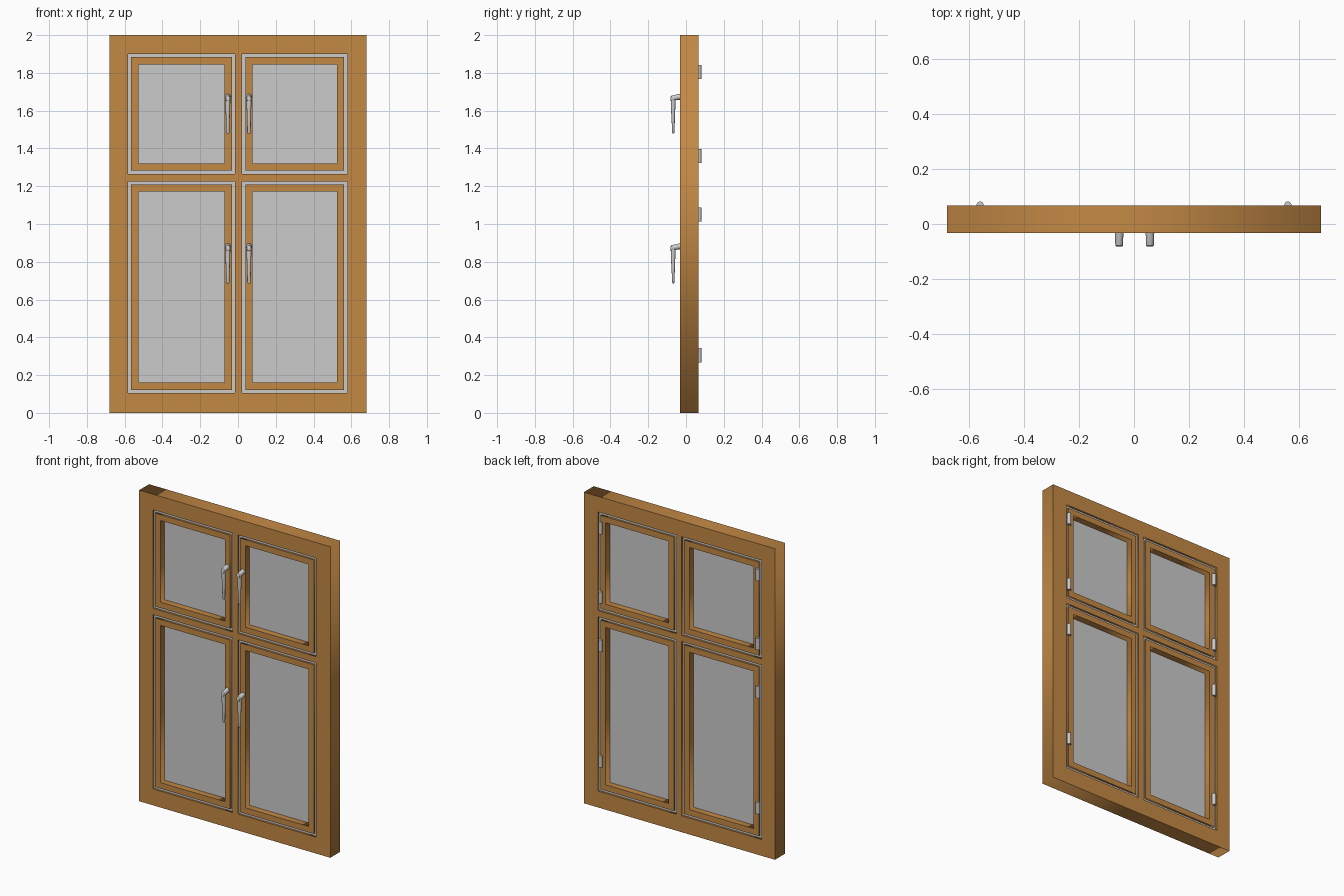
import bpy, math
from mathutils import Vector

if "Cube" in bpy.data.objects:
    bpy.data.objects.remove(bpy.data.objects["Cube"])

FRONT, BACK = -0.033, 0.067

wood = bpy.data.materials.new("wood")
wood.diffuse_color = (0.55, 0.25, 0.06, 1)
wood.use_nodes = True
wood.node_tree.nodes["Principled BSDF"].inputs["Base Color"].default_value = wood.diffuse_color


def shrink(r, d):
    return (r[0] + d, r[1] - d, r[2] + d, r[3] - d)


def panel(name, outer, holes, y0, y1, mat=None):
    """Flat slab (x0, x1, z0, z1) with rectangular holes, from a filled 2D curve."""
    cu = bpy.data.curves.new(name, 'CURVE')
    cu.dimensions = '2D'
    cu.fill_mode = 'BOTH'
    cu.extrude = (y1 - y0) / 2
    for x0, x1, z0, z1 in [outer] + holes:
        s = cu.splines.new('POLY')
        s.points.add(3)
        for p, (x, z) in zip(s.points, ((x0, z0), (x1, z0), (x1, z1), (x0, z1))):
            p.co = (x, z, 0, 1)
        s.use_cyclic_u = True
    ob = bpy.data.objects.new(name, cu)
    bpy.context.collection.objects.link(ob)
    ob.rotation_euler = (math.pi / 2, 0, 0)
    ob.location.y = (y0 + y1) / 2
    if mat:
        cu.materials.append(mat)
    bpy.ops.object.select_all(action='DESELECT')
    ob.select_set(True)
    bpy.context.view_layer.objects.active = ob
    bpy.ops.object.convert(target='MESH')


def smooth(ob):
    bpy.ops.object.select_all(action='DESELECT')
    ob.select_set(True)
    bpy.context.view_layer.objects.active = ob
    bpy.ops.object.shade_smooth_by_angle(angle=math.radians(35))


def loft(rings, u, v, n, verts, faces):
    """Capped tube through (centre, radius_u, radius_v) rings."""
    base = len(verts)
    for c, ru, rv in rings:
        for i in range(n):
            a = math.tau * i / n
            verts.append(Vector(c) + u * ru * math.cos(a) + v * rv * math.sin(a))
    for k in range(len(rings) - 1):
        for i in range(n):
            a, b = base + k * n, base + (k + 1) * n
            j = (i + 1) % n
            faces.append((a + i, a + j, b + j, b + i))
    faces.append([base + i for i in reversed(range(n))])
    faces.append([base + (len(rings) - 1) * n + i for i in range(n)])


def handle(name, x, z):
    X, Y, Z = Vector((1, 0, 0)), Vector((0, 1, 0)), Vector((0, 0, 1))
    verts, faces = [], []
    # spindle reaching out of the sash, drooping slightly
    loft([((x, FRONT + 0.004, z - 0.016), 0.016, 0.016),
          ((x, -0.045, z - 0.018), 0.015, 0.015),
          ((x, -0.078, z - 0.026), 0.014, 0.015),
          ((x, -0.082, z - 0.028), 0.011, 0.011)], X, -Z, 16, verts, faces)
    # tapered lever hanging from it
    loft([((x, -0.067, z - 0.025), 0.013, 0.013),
          ((x, -0.068, z - 0.05), 0.013, 0.0125),
          ((x, -0.068, z - 0.12), 0.0105, 0.0095),
          ((x, -0.067, z - 0.205), 0.009, 0.006),
          ((x, -0.067, z - 0.212), 0.006, 0.004)], X, -Y, 16, verts, faces)
    me = bpy.data.meshes.new(name)
    me.from_pydata(verts, [], faces)
    ob = bpy.data.objects.new(name, me)
    bpy.context.collection.objects.link(ob)
    smooth(ob)


# openings: x range per side, z range per row
sides = {"left": (-0.583, -0.016), "right": (0.022, 0.579)}
rows = {"lower": (0.105, 1.226), "upper": (1.266, 1.9)}
handle_x = {"left": -0.054, "right": 0.058}
handle_top = {"lower": 0.898, "upper": 1.69}
hinge_z = {"lower": (0.305, 1.05), "upper": (1.36, 1.805)}

openings = [(*sx, *rz) for sx in sides.values() for rz in rows.values()]
panel("outer_frame", (-0.68, 0.68, 0, 2), openings, FRONT, BACK, wood)

for s, sx in sides.items():
    for r, rz in rows.items():
        tag = f"{r}_{s}"
        o = (*sx, *rz)
        # grey seal recessed in the gap around the sash
        sash = shrink(o, 0.017)
        panel("seal_" + tag, o, [sash], FRONT + 0.012, BACK - 0.012)
        pane = shrink(o, 0.055)
        panel("sash_" + tag, sash, [pane], FRONT, BACK, wood)
        panel("glass_" + tag, pane, [], 0.008, 0.026)
        handle("handle_" + tag, handle_x[s], handle_top[r])
        # barrel hinges on the back
        for i, z in enumerate(hinge_z[r]):
            x = -0.56 if s == "left" else 0.56
            bpy.ops.mesh.primitive_cylinder_add(vertices=24, radius=0.013, depth=0.075,
                                                location=(x, 0.069, z))
            ob = bpy.context.object
            ob.name = f"hinge_{tag}_{i + 1}"
            smooth(ob)
